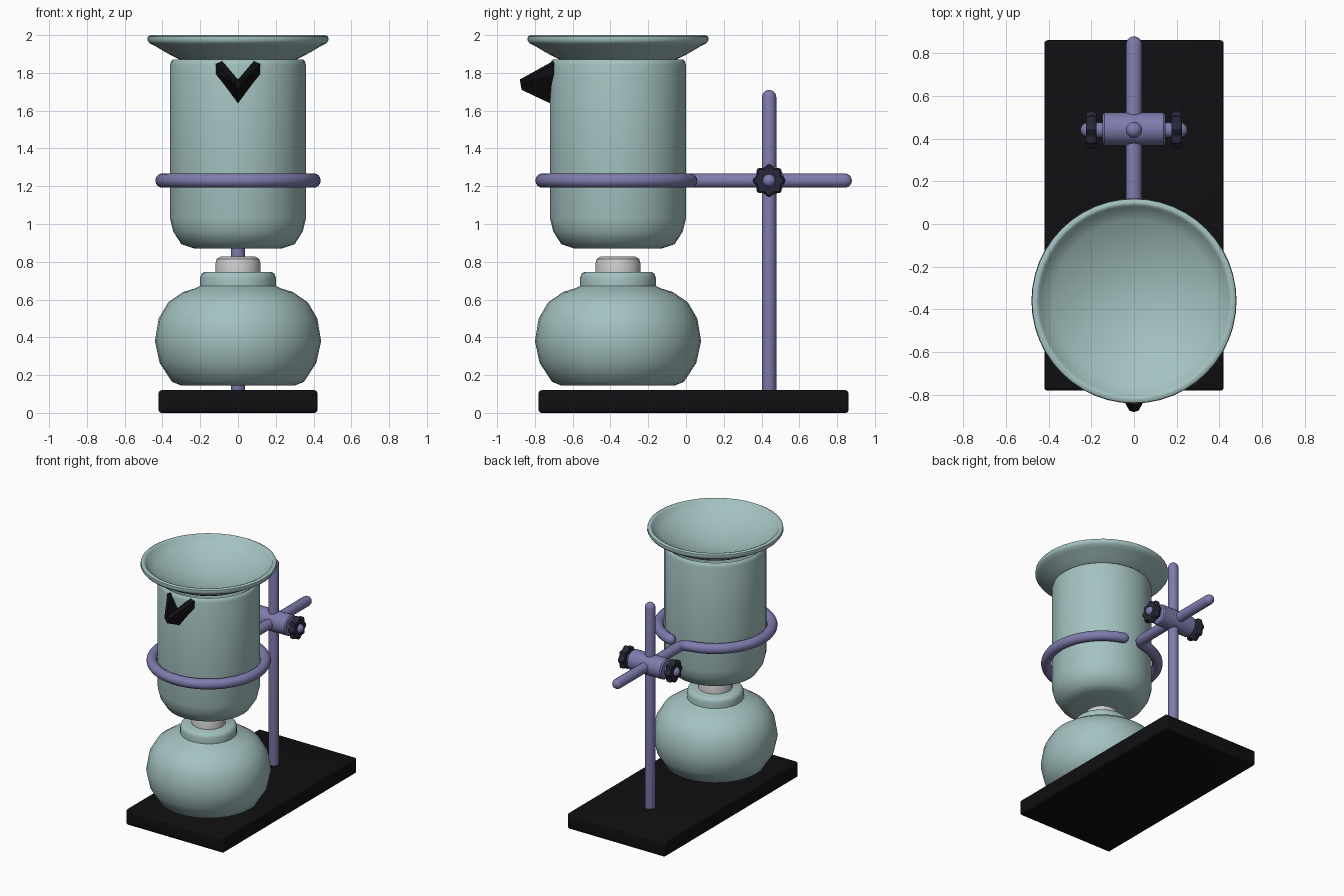
import bpy, bmesh
from math import sin, cos, pi, radians
from mathutils import Vector, Matrix

if "Cube" in bpy.data.objects:
    bpy.data.objects.remove(bpy.data.objects["Cube"])

CY = -0.36   # axis of glassware
RY = 0.44    # stand rod
HZ = 1.23    # ring height


def mat(name, c):
    m = bpy.data.materials.new(name)
    m.diffuse_color = (*c, 1)
    m.use_nodes = True
    m.node_tree.nodes["Principled BSDF"].inputs["Base Color"].default_value = m.diffuse_color
    return m


GLASS = mat("glass", (0.37, 0.54, 0.53))
METAL = mat("metal", (0.21, 0.20, 0.42))
BLACK = mat("black", (0.005, 0.005, 0.006))
DARK = mat("knob_dark", (0.02, 0.02, 0.04))


def finish(name, bm, m=None, angle=40, matrix=None):
    bmesh.ops.remove_doubles(bm, verts=bm.verts, dist=1e-5)
    if matrix:
        bm.transform(matrix)
    bmesh.ops.recalc_face_normals(bm, faces=bm.faces)
    me = bpy.data.meshes.new(name)
    bm.to_mesh(me)
    bm.free()
    ob = bpy.data.objects.new(name, me)
    bpy.context.collection.objects.link(ob)
    if m:
        me.materials.append(m)
    bpy.ops.object.select_all(action='DESELECT')
    bpy.context.view_layer.objects.active = ob
    ob.select_set(True)
    bpy.ops.object.shade_smooth_by_angle(angle=radians(angle))
    return ob


def lathe(name, prof, m=None, segs=32, matrix=None, angle=40):
    bm = bmesh.new()
    vs = [bm.verts.new((r, 0, z)) for r, z in prof]
    es = [bm.edges.new(p) for p in zip(vs, vs[1:])]
    bmesh.ops.spin(bm, geom=vs + es, cent=(0, 0, 0), axis=(0, 0, 1),
                   angle=2 * pi, steps=segs, use_duplicate=False)
    return finish(name, bm, m, angle, matrix)


def tube(name, pts, r, m, sides=16):
    # swept round bar with domed ends, path given by centre points
    pts = [Vector(p) for p in pts]
    d0, d1 = (pts[0] - pts[1]).normalized(), (pts[-1] - pts[-2]).normalized()
    caps = [radians(a) for a in (25, 50, 70, 88)]
    path = [(pts[0] + d0 * r * sin(a), r * cos(a)) for a in reversed(caps)]
    path += [(p, r) for p in pts]
    path += [(pts[-1] + d1 * r * sin(a), r * cos(a)) for a in caps]
    bm = bmesh.new()
    rings = []
    for i, (p, rad) in enumerate(path):
        t = (path[min(i + 1, len(path) - 1)][0] - path[max(i - 1, 0)][0]).normalized()
        up = Vector((0, 0, 1)) if abs(t.z) < 0.9 else Vector((0, 1, 0))
        side = t.cross(up).normalized()
        up = side.cross(t)
        rings.append([bm.verts.new(p + rad * (side * cos(2 * pi * k / sides) + up * sin(2 * pi * k / sides)))
                      for k in range(sides)])
    for a, b in zip(rings, rings[1:]):
        for k in range(sides):
            j = (k + 1) % sides
            bm.faces.new((a[k], a[j], b[j], b[k]))
    bm.faces.new(rings[0])
    bm.faces.new(rings[-1])
    return finish(name, bm, m, 50)


glass_axis = Matrix.Translation((0, CY, 0))

# Base plate
bm = bmesh.new()
bmesh.ops.create_cube(bm, size=1, matrix=Matrix.Translation((0, 0.04, 0.06)) @ Matrix.Diagonal((0.84, 1.64, 0.12, 1)))
bmesh.ops.bevel(bm, geom=bm.edges[:], offset=0.015, segments=3, profile=0.5, affect='EDGES')
finish("base_plate", bm, BLACK, 35)

# Upright rod
tube("upright_rod", [(0, RY, 0.08), (0, RY, 1.672)], 0.038, METAL)

# Support ring: handle bar bending into an open ring
path = [(0, 0.84, HZ), (0, 0.10, HZ), (-0.008, 0.065, HZ), (-0.033, 0.044, HZ)]
for i in range(57):
    a = radians(100 + (433 - 100) * i / 56)
    path.append((0.4 * cos(a), CY + 0.4 * sin(a), HZ))
tube("support_ring", path, 0.038, METAL)

# Clamp body and its two thumb screws
to_x = Matrix.Translation((0, RY + 0.005, HZ)) @ Matrix.Rotation(pi / 2, 4, 'Y')
lathe("clamp_body", [(0, -0.147), (0.068, -0.147), (0.077, -0.138), (0.077, 0.138), (0.068, 0.147), (0, 0.147)],
      METAL, 32, to_x)
for s, tag in ((1, "right"), (-1, "left")):
    tube(f"screw_{tag}", [(s * 0.12, RY, HZ), (s * 0.215, RY, HZ)], 0.036, METAL)
    bm = bmesh.new()
    n = 48
    layers = []
    for x, sc in ((0.176, 0.88), (0.186, 1), (0.214, 1), (0.224, 0.88)):
        layers.append([bm.verts.new((s * x, RY + sc * (0.08 + 0.008 * cos(8 * a)) * cos(a),
                                     HZ + sc * (0.08 + 0.008 * cos(8 * a)) * sin(a)))
                       for a in (2 * pi * k / n for k in range(n))])
    for a, b in zip(layers, layers[1:]):
        for k in range(n):
            bm.faces.new((a[k], a[(k + 1) % n], b[(k + 1) % n], b[k]))
    bm.faces.new(layers[0])
    bm.faces.new(layers[-1])
    finish(f"knob_{tag}", bm, DARK)

# Spirit lamp and wick holder
lathe("lamp_bottle", [(0, 0.145), (0.30, 0.145), (0.35, 0.165), (0.415, 0.265), (0.44, 0.38), (0.42, 0.50),
                      (0.37, 0.585), (0.29, 0.64), (0.225, 0.66), (0.2, 0.672), (0.2, 0.715), (0.193, 0.737),
                      (0.175, 0.747), (0, 0.747)], GLASS, 32, glass_axis, 50)
lathe("wick_holder", [(0, 0.70), (0.12, 0.70), (0.12, 0.79), (0.112, 0.815), (0.09, 0.828), (0, 0.828)],
      None, 32, glass_axis)

# Beaker, hollow
lathe("beaker", [(0, 0.87), (0.23, 0.87), (0.30, 0.893), (0.343, 0.96), (0.36, 1.03), (0.36, 1.84), (0.354, 1.862),
                 (0.345, 1.87), (0.333, 1.862), (0.33, 1.84), (0.33, 1.04), (0.315, 0.975), (0.28, 0.92),
                 (0.22, 0.9), (0, 0.9)], GLASS, 32, glass_axis, 50)

# V-shaped pouring spout
bm = bmesh.new()
V = lambda *p: bm.verts.new(p)
c, tl, th = V(0, -0.70, 1.63), V(0, -0.87, 1.71), V(0, -0.88, 1.765)
n_in = V(0, -0.70, 1.74)
for s in (1, -1):
    a, b, t = V(s * 0.13, -0.675, 1.80), V(s * 0.13, -0.675, 1.86), V(s * 0.09, -0.69, 1.87)
    e = V(s * 0.022, -0.873, 1.75)
    for f in ((c, tl, e, a), (a, e, b), (b, e, t), (t, e, th), (t, th, n_in), (tl, th, e),
              (c, a, b, t, n_in)):
        bm.faces.new(f)
finish("pouring_spout", bm, BLACK, 30)

# Watch glass resting on the beaker
z_at = lambda r, z0: z0 + 0.74 * r * r
rs = (0, 0.08, 0.16, 0.24, 0.31, 0.38, 0.44)
prof = [(r, z_at(r, 1.80)) for r in rs]
prof += [(0.468, 1.957), (0.48, 1.974), (0.477, 1.992), (0.462, 2.0), (0.448, 1.995)]
prof += [(r, z_at(r, 1.835)) for r in reversed(rs)]
lathe("watch_glass", prof, GLASS, 48, glass_axis, 50)
